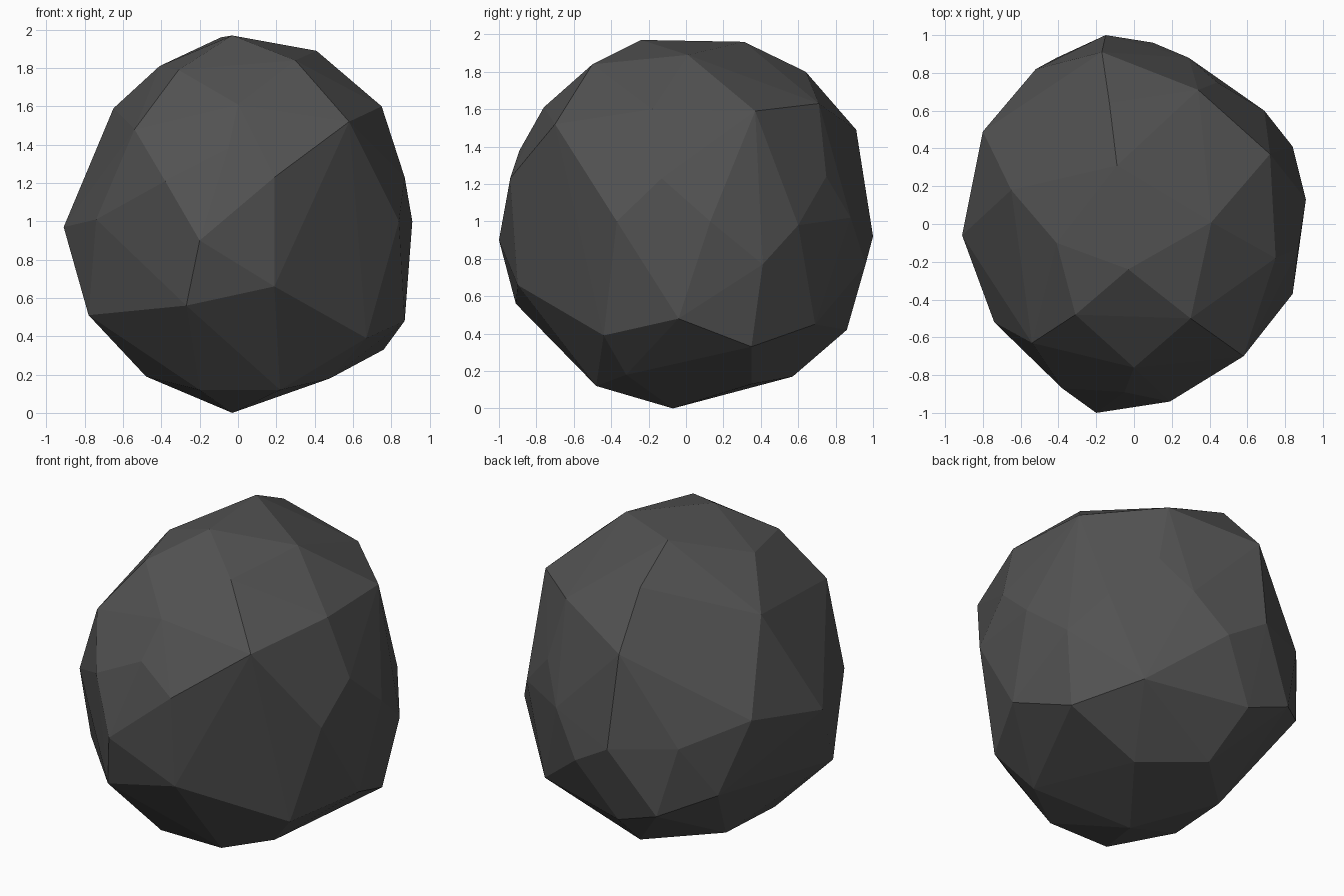
import bpy, bmesh

# Corners of the boulder, crown to base
CORNERS = [
    (-.03, -.24, 1.97), (.30, -.50, 1.84), (-.31, -.48, 1.79), (.41, .01, 1.89),
    (-.09, .31, 1.96), (-.13, .64, 1.80), (-.41, -.10, 1.81), (-.65, .18, 1.59),
    (.58, -.70, 1.52), (0, -.76, 1.61), (-.54, -.63, 1.48), (.75, -.18, 1.60),
    (.72, .37, 1.59), (.34, .71, 1.63), (-.17, .91, 1.49), (-.52, .82, .95),
    (-.80, .49, 1.08), (-.38, -.87, 1.21), (-.05, -.89, 1.38), (.19, -.94, 1.23),
    (-.20, -1.0, .90), (.84, -.37, 1.0), (.87, -.13, 1.23), (.91, .13, 1.0),
    (.69, .60, .98), (.84, .41, .77), (.44, .75, 1.24), (.29, .88, 1.02),
    (-.15, 1.0, .92), (-.91, -.06, .97), (-.74, -.52, 1.01), (.19, -.90, .66),
    (-.27, -.91, .56), (-.78, -.35, .51), (.87, -.04, .48), (.76, .35, .33),
    (.50, .69, .45), (-.13, .86, .42), (-.41, .88, .52), (-.67, .64, .63),
    (.10, .96, .77), (.67, -.44, .39), (.48, -.32, .18), (.22, -.48, .12),
    (-.20, -.48, .12), (-.48, -.20, .19), (.29, .35, .13), (-.08, .57, .17),
    (-.44, .23, .18), (-.03, -.07, 0),
]

# Faceted boulder: flat faces stretched over the corners
bm = bmesh.new()
for p in CORNERS:
    bm.verts.new(p)
bmesh.ops.convex_hull(bm, input=bm.verts[:])
bmesh.ops.delete(bm, geom=[v for v in bm.verts if not v.link_faces], context='VERTS')
bmesh.ops.recalc_face_normals(bm, faces=bm.faces[:])

mesh = bpy.data.meshes.new("boulder")
bm.to_mesh(mesh)
bm.free()
boulder = bpy.data.objects.new("boulder", mesh)
bpy.context.collection.objects.link(boulder)

stone = bpy.data.materials.new("dark grey stone")
stone.diffuse_color = (.085, .085, .085, 1)
mesh.materials.append(stone)
